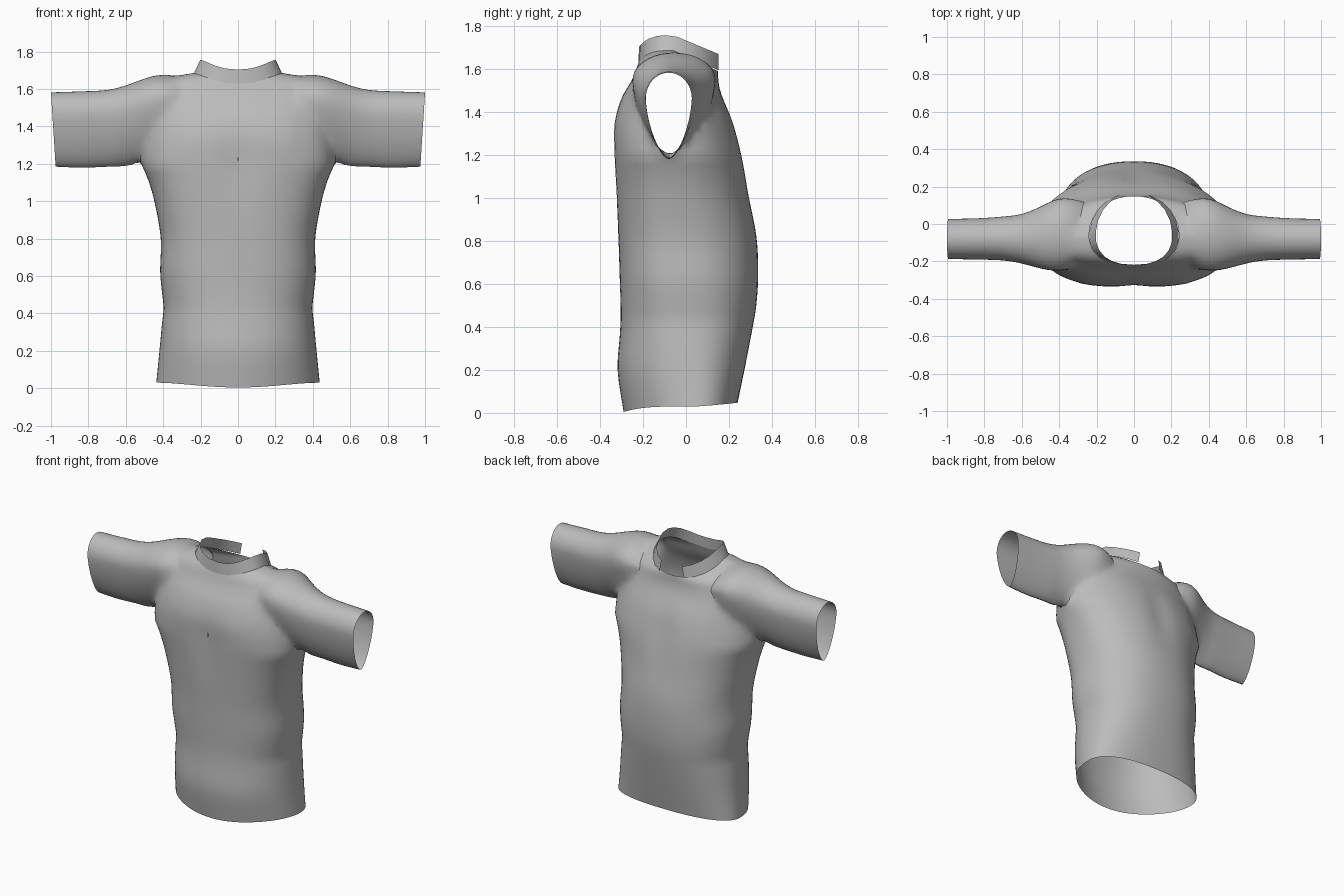
import bpy, bmesh, math

if "Cube" in bpy.data.objects:
    bpy.data.objects.remove(bpy.data.objects["Cube"], do_unlink=True)

fabric = bpy.data.materials.new("grey fabric")
fabric.use_nodes = True
GREY = (0.5, 0.5, 0.5, 1)
fabric.diffuse_color = GREY
fabric.node_tree.nodes["Principled BSDF"].inputs["Base Color"].default_value = GREY

# torso profile: height, half width, front y, back y
TORSO = [(.03, .437, -.29, .24), (.2, .42, -.318, .272), (.36, .405, -.308, .303),
         (.43, .397, -.304, .316), (.5, .405, -.304, .327), (.62, .416, -.308, .335),
         (.8, .413, -.314, .33), (1.0, .447, -.325, .298), (1.12, .482, -.332, .28),
         (1.22, .52, -.336, .26), (1.35, .5, -.335, .225), (1.5, .475, -.298, .18),
         (1.6, .455, -.25, .155), (1.65, .405, -.232, .15), (1.67, .33, -.225, .149),
         (1.685, .24, -.22, .148)]
# sleeve profile: x, top z, bottom z, front y, back y
SLEEVE = [(.2, 1.55, 1.38, -.18, .08), (.3, 1.655, 1.3, -.225, .13), (.4, 1.683, 1.25, -.258, .148),
          (.5, 1.66, 1.212, -.243, .095), (.6, 1.62, 1.19, -.213, .054), (.7, 1.595, 1.185, -.195, .04),
          (.85, 1.587, 1.18, -.19, .03), (1.0, 1.582, 1.185, -.187, .027)]
NECK_Y = -.06


def sample(keys, t):
    """Smooth interpolation of the key rows at t."""
    i = max(0, min(len(keys) - 2, sum(k[0] <= t for k in keys) - 1))
    a, b = keys[i], keys[i + 1]
    p, n = keys[max(i - 1, 0)], keys[min(i + 2, len(keys) - 1)]
    d = b[0] - a[0]
    u = (t - a[0]) / d
    out = []
    for j in range(1, len(a)):
        m0 = (b[j] - p[j]) / (b[0] - p[0]) * d
        m1 = (n[j] - a[j]) / (n[0] - a[0]) * d
        out.append(a[j] * (1 + 2 * u) * (1 - u) ** 2 + b[j] * u * u * (3 - 2 * u)
                   + m0 * u * (1 - u) ** 2 - m1 * u * u * (1 - u))
    return out


def spow(v, e):
    return math.copysign(abs(v) ** e, v)


def neck_drop(s):
    """Neckline dips at the front and more at the back."""
    return -.053 * abs(s) ** 3 if s < 0 else -.095 * s


def torso_ring(z, n=72):
    w, front, back = sample(TORSO, z)
    k = max(0, min(1, (z - 1.3) / .37))
    k = k * k * (3 - 2 * k)
    low = max(0, 1 - z / 1.25)
    hem = max(0, 1 - z / .2)
    # towards the hem the front gets rounder and the back squarer
    cy = NECK_Y + .11 * low
    ring = []
    for i in range(n):
        a = 2 * math.pi * i / n
        c, s = math.cos(a), math.sin(a)
        e = 2 / (2.8 - .8 * low - .4 * k) if s < 0 else 2 / (2.12 + .33 * low)
        x = w * spow(c, e)
        y = cy + spow(s, e) * (cy - front if s < 0 else back - cy)
        # shallow breastbone and spine grooves
        y -= s * .016 * math.exp(-((z - 1.2) / .2) ** 2 - (x / .08) ** 2)
        dz = k * neck_drop(s) + hem * (-.03 * s ** 4 if s < 0 else .02 * s)
        ring.append((x, y, z + dz))
    return ring


def sleeve_ring(x, side, n=40):
    top, bottom, front, back = sample(SLEEVE, x)
    cy, hy = (front + back) / 2, (back - front) / 2
    wide = bottom + .7 * (top - bottom)
    ring = []
    for i in range(n):
        a = 2 * math.pi * i / n
        c, s = math.cos(a), math.sin(a)
        e = 1 if s > 0 else 1.25
        z = wide + spow(s, e) * (top - wide if s > 0 else wide - bottom)
        slant = .025 * (top - z) / (top - bottom) * max(0, (x - .6) / .4)
        ring.append((side * (x - slant), cy + hy * spow(c, e), z))
    return ring


def finish(bm, name):
    mesh = bpy.data.meshes.new(name)
    bm.to_mesh(mesh)
    bm.free()
    mesh.materials.append(fabric)
    ob = bpy.data.objects.new(name, mesh)
    bpy.context.collection.objects.link(ob)
    return ob


def loft(name, rings):
    """Closed solid through rings, with fan caps."""
    bm = bmesh.new()
    rows = [[bm.verts.new(p) for p in r] for r in rings]
    n = len(rows[0])
    for lo, hi in zip(rows, rows[1:]):
        for i in range(n):
            j = (i + 1) % n
            bm.faces.new((lo[i], lo[j], hi[j], hi[i]))
    for row in (rows[0], rows[-1]):
        mid = bm.verts.new([sum(v.co[k] for v in row) / n for k in range(3)])
        for i in range(n):
            bm.faces.new((row[i], row[(i + 1) % n], mid))
    bmesh.ops.recalc_face_normals(bm, faces=bm.faces)
    return finish(bm, name)


def smooth(ob, angle):
    bpy.ops.object.select_all(action='DESELECT')
    ob.select_set(True)
    bpy.context.view_layer.objects.active = ob
    bpy.ops.object.shade_smooth_by_angle(angle=math.radians(angle))


# torso and sleeves joined into one shell
heights = [.03 + (1.63 - .03) * i / 40 for i in range(41)] + [1.645, 1.657, 1.666, 1.673, 1.679, 1.685]
shirt = loft("shirt_body", [torso_ring(z) for z in heights])
sleeves = [loft("sleeve", [sleeve_ring(.2 + .8 * i / 24, side) for i in range(25)]) for side in (1, -1)]
for sleeve in sleeves:
    mod = shirt.modifiers.new("join", 'BOOLEAN')
    mod.operation = 'UNION'
    mod.solver = 'EXACT'
    mod.object = sleeve
graph = bpy.context.evaluated_depsgraph_get()
joined = bpy.data.meshes.new_from_object(shirt.evaluated_get(graph))
shirt.modifiers.clear()
shirt.data = joined
for sleeve in sleeves:
    bpy.data.objects.remove(sleeve, do_unlink=True)

bm = bmesh.new()
bm.from_mesh(joined)


# open the hem, cuffs and neck
def is_cap(f):
    c, n = f.calc_center_median(), f.normal
    hem = c.z < .08 and n.z < -.7
    cuff = abs(c.x) > .96 and abs(n.x) > .9
    in_neck = (c.x / .235) ** 2 + ((c.y + .036) / .18) ** 2 < .97
    return hem or cuff or (in_neck and c.z > 1.55)


bmesh.ops.delete(bm, geom=[f for f in bm.faces if is_cap(f)], context='FACES')
bmesh.ops.remove_doubles(bm, verts=bm.verts, dist=.006)
# soften the armhole joins
for _ in range(7):
    soft = [v for v in bm.verts if .3 < abs(v.co.x) < .64 and v.co.z > 1.2 and not v.is_boundary]
    bmesh.ops.smooth_vert(bm, verts=soft, factor=.5, use_axis_x=True, use_axis_y=True, use_axis_z=True)


# short slit on the chest, slightly parted
def on_slit(v):
    return abs(v.co.x) < .002 and v.co.y < -.2 and 1.14 < v.co.z < 1.29


bmesh.ops.split_edges(bm, edges=[e for e in bm.edges if all(on_slit(v) for v in e.verts)])
for v in [v for v in bm.verts if on_slit(v)]:
    v.co.x += .03 * sum(f.calc_center_median().x for f in v.link_faces) / len(v.link_faces)
bm.to_mesh(joined)
bm.free()
smooth(shirt, 35)

# collar band, open at the back and leaning inwards
bm = bmesh.new()
pairs = []
START, STEPS = math.radians(112), 20
for i in range(STEPS + 1):
    a = START + (2 * math.pi - math.radians(44)) * i / STEPS
    c, s = math.cos(a), math.sin(a)
    e = 2 / 2.4 if s < 0 else 1
    x = spow(c, e)
    y = NECK_Y + spow(s, e) * (.162 if s < 0 else .228)
    z = 1.682 + neck_drop(s)
    pairs.append((bm.verts.new((.24 * x, y, z)),
                  bm.verts.new((.205 * x, y + (.004 if s < 0 else 0), z + .075))))
for (a, b), (c, d) in zip(pairs, pairs[1:]):
    bm.faces.new((a, c, d, b))
smooth(finish(bm, "collar_band"), 25)
